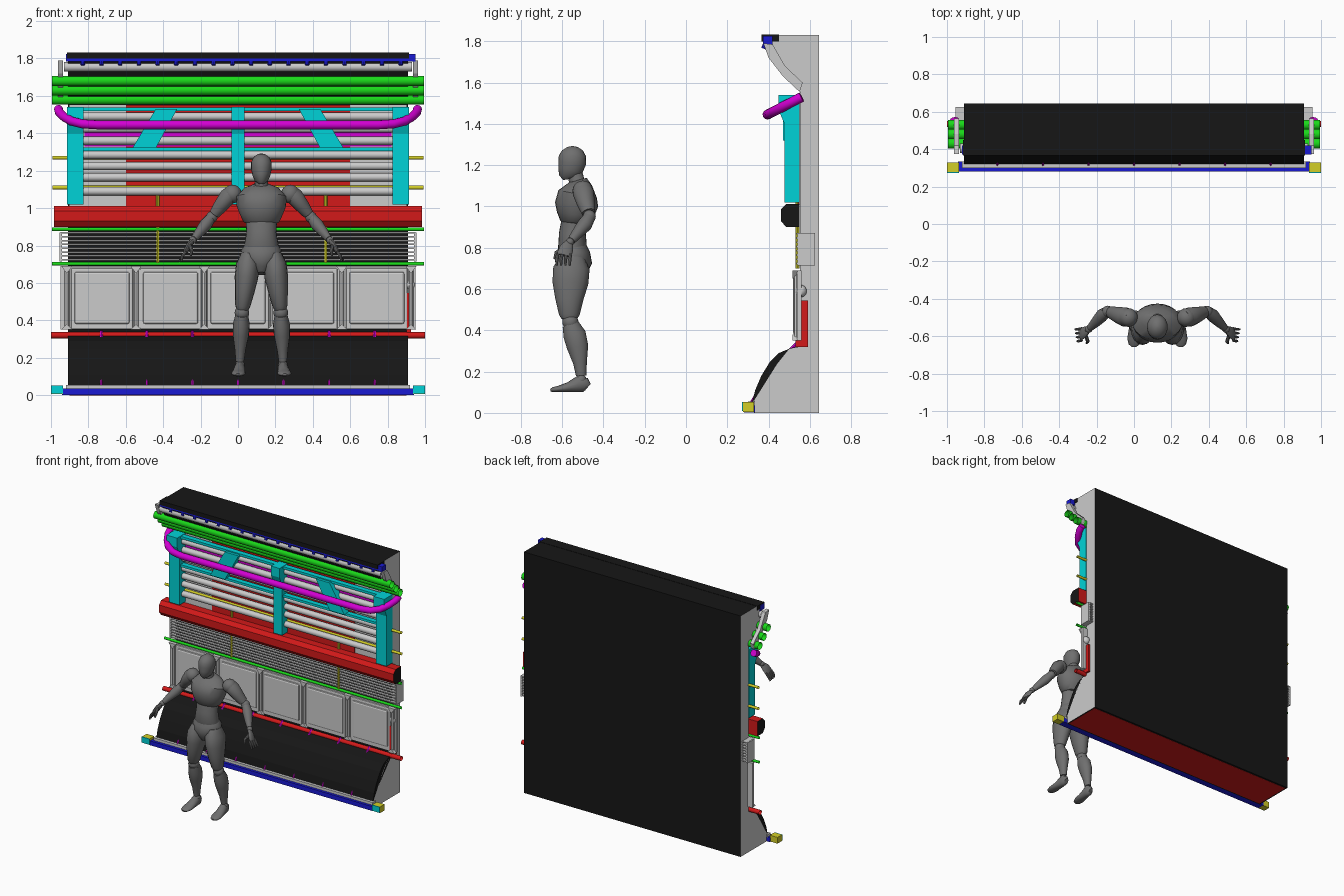
import bpy, bmesh, math
from mathutils import Vector

if "Cube" in bpy.data.objects:
    bpy.data.objects.remove(bpy.data.objects["Cube"])

COL = dict(black=(.008, .008, .008), red=(.65, .01, .01), green=(.01, .7, .01), blue=(.01, .01, .65),
           cyan=(.0, .65, .68), magenta=(.65, .0, .65), yellow=(.65, .62, .02),
           grey=(.65, .65, .65), dark=(.16, .16, .16))
MATS = {}
for n, c in COL.items():
    MATS[n] = bpy.data.materials.new(n)
    MATS[n].diffuse_color = (*c, 1)


def make(name, bm, mat, smooth=False):
    bmesh.ops.recalc_face_normals(bm, faces=bm.faces)
    me = bpy.data.meshes.new(name)
    bm.to_mesh(me)
    bm.free()
    ob = bpy.data.objects.new(name, me)
    bpy.context.collection.objects.link(ob)
    me.materials.append(MATS[mat])
    if smooth:
        bpy.ops.object.select_all(action='DESELECT')
        ob.select_set(True)
        bpy.context.view_layer.objects.active = ob
        bpy.ops.object.shade_smooth_by_angle(angle=math.radians(40))
    return ob


def box(name, mat, x, y, z, bevel=0):
    bm = bmesh.new()
    bmesh.ops.create_cube(bm, size=1)
    for v in bm.verts:
        v.co = [sum(r) / 2 + c * (r[1] - r[0]) for c, r in zip(v.co, (x, y, z))]
    if bevel:
        bmesh.ops.bevel(bm, geom=bm.edges[:], offset=bevel, segments=2, affect='EDGES', profile=.5)
    return make(name, bm, mat)


def prism(name, mat, pts, a, b, axis='X'):
    """Outline in (y,z) swept along x, or in (x,z) swept along y."""
    bm = bmesh.new()
    at = (lambda p, t: (t, *p)) if axis == 'X' else (lambda p, t: (p[0], t, p[1]))
    f = bm.faces.new([bm.verts.new(at(p, a)) for p in pts])
    r = bmesh.ops.extrude_face_region(bm, geom=[f])
    d = (b - a, 0, 0) if axis == 'X' else (0, b - a, 0)
    bmesh.ops.translate(bm, vec=d, verts=[g for g in r['geom'] if isinstance(g, bmesh.types.BMVert)])
    return make(name, bm, mat)


def loft(name, mat, rings, n=16, caps=True):
    """Elliptic sections (x, y, z, ra, rb) joined along a path; ra lies nearest to the x axis."""
    bm = bmesh.new()
    P = [Vector(r[:3]) for r in rings]
    loops = []
    for i, r in enumerate(rings):
        t = (P[min(i + 1, len(P) - 1)] - P[max(i - 1, 0)]).normalized()
        ref = Vector((1, 0, 0)) if abs(t.x) < .95 else Vector((0, 1, 0))
        u = (ref - t * ref.dot(t)).normalized()
        v = t.cross(u)
        loops.append([bm.verts.new(P[i] + u * r[3] * math.cos(k * math.tau / n) + v * r[4] * math.sin(k * math.tau / n))
                      for k in range(n)])
    for a, b in zip(loops, loops[1:]):
        for k in range(n):
            bm.faces.new((a[k], a[(k + 1) % n], b[(k + 1) % n], b[k]))
    if caps:
        bm.faces.new(loops[0])
        bm.faces.new(loops[-1])
    return make(name, bm, mat, True)


def tube(name, mat, p, q, r, n=16, caps=False):
    return loft(name, mat, [(*p, r, r), (*q, r, r)], n, caps)


def xtube(name, mat, half, y, z, r, n=16, caps=False):
    return tube(name, mat, (-half, y, z), (half, y, z), r, n, caps)


def ball(name, mat, c, r):
    bm = bmesh.new()
    bmesh.ops.create_uvsphere(bm, u_segments=20, v_segments=12, radius=1)
    for v in bm.verts:
        v.co = [c[i] + v.co[i] * r[i] for i in range(3)]
    return make(name, bm, mat, True)


# wall body: black all round, grey end faces
body = prism('wall_body', 'black', [(.645, 0), (.645, 1.83), (.40, 1.83), (.38, 1.79), (.42, 1.70), (.48, 1.625),
             (.552, 1.56), (.552, .32), (.50, .31), (.44, .235), (.33, .06), (.33, 0)], -.91, .91)
body.data.materials.append(MATS['grey'])
for f in body.data.polygons:
    if abs(f.normal.x) > .9:
        f.material_index = 1
box('base_underside', 'red', (-.9, .9), (.34, .63), (-.001, .002))

# bulging lower ramp and bottom edge
prism('lower_ramp', 'black', [(.32, .05), (.335, .11), (.365, .18), (.405, .245), (.45, .29), (.51, .315), (.55, .32)],
      -.91, .91)
box('bottom_trim', 'grey', (-.92, .92), (.30, .335), (.033, .055))
box('bottom_rail', 'blue', (-.94, .94), (.28, .335), (.002, .035))
for s in (-1, 1):
    x = sorted((s * .935, s))
    box('corner_block', 'yellow', x, (.277, .33), (.005, .052))
    box('corner_face', 'cyan', x, (.272, .278), (.008, .052))
xtube('lower_bar', 'red', 1, .535, .32, .017)
for i in range(-3, 4):
    x = i * .2435
    tube('ramp_peg_top', 'magenta', (x, .49, .29), (x, .54, .34), .009, 8, True)
    tube('ramp_peg_bottom', 'magenta', (x, .315, .05), (x, .345, .10), .006, 8, True)

# padded panel row
box('panel_backing', 'grey', (-.95, .95), (.538, .56), (.35, .69))
for cx in (-.727, -.36, 0, .367, .742):
    box('padded_panel', 'grey', (cx - .148, cx + .148), (.518, .545), (.38, .66), .012)
    box('panel_frame', 'grey', (cx - .165, cx + .165), (.528, .545), (.35, .68), .008)
for x in (-.915, -.545, -.18, .185, .555, .925):
    tube('panel_post', 'grey', (x, .535, .35), (x, .535, .69), .013, 8, True)
    for z, d in ((.69, -.04), (.35, .03)):
        prism('post_notch', 'grey', [(x - .03, z), (x + .03, z), (x, z + d)], .515, .54, 'Y')
box('red_end_box', 'red', (.90, .925), (.53, .59), (.32, .545))
ball('end_knob', 'grey', (.92, .555, .59), (.03, .03, .03))

# slatted vent between two green rods
for i in range(8):
    z = .72 + i * .0205
    box('vent_slat', 'grey', (-.95, .95), (.535, .625), (z, z + .008))
for s in (-1, 1):
    box('vent_end', 'grey', sorted((s * .94, s * .955)), (.54, .625), (.715, .87))
xtube('vent_rod_lower', 'green', .995, .54, .702, .01, 10)
xtube('vent_rod_upper', 'green', .995, .54, .887, .01, 10)
for x in (-.43, .47):
    tube('upright_rod', 'yellow', (x, .54, .70), (x, .54, 1.07), .009, 8)

# main beam with black ends
beam = prism('main_beam', 'red', [(.55, .90), (.485, .90), (.46, .93), (.46, .985), (.485, 1.012), (.55, 1.012)], -.985, .985)
beam.data.materials.append(MATS['black'])
for f in beam.data.polygons:
    if abs(f.normal.x) > .9:
        f.material_index = 1

# recess backing and horizontal rolls
box('recess_backing', 'grey', (-.9, .9), (.547, .56), (1.01, 1.55))
box('recess_red_panel', 'red', (-.6, .6), (.543, .55), (1.01, 1.55))
box('recess_purple_panel', 'magenta', (-.82, .82), (.539, .55), (1.33, 1.47))
for z in (1.49, 1.425, 1.36, 1.285, 1.225, 1.165, 1.09):
    xtube('roll', 'grey', .83, .522, z, .022)
for z in (1.27, 1.11):
    xtube('long_pin', 'yellow', .993, .545, z, .01, 10)

# cyan frame
for x, w in ((-.87, .045), (0, .036), (.87, .045)):
    prism('frame_post', 'cyan', [(.55, 1.02), (.477, 1.02), (.477, 1.40), (.447, 1.47), (.447, 1.54), (.55, 1.54)], x - w, x + w)
for s in (-1, 1):
    prism('diagonal_brace', 'cyan', [(s * .44, 1.32), (s * .565, 1.32), (s * .44, 1.53), (s * .325, 1.53)], .47, .525, 'Y')
for z in (1.305, 1.52):
    box('frame_cross_bar', 'cyan', (-.83, .83), (.49, .53), (z, z + .018))

# bent magenta handrail lying in a tilted plane
half = [(.96, 0), (.955, .22), (.93, .5), (.89, .77), (.83, .94), (.75, 1)]
path = half + [(0, 1)] + [(-x, t) for x, t in reversed(half)]
cu = bpy.data.curves.new('handrail', 'CURVE')
cu.dimensions = '3D'
cu.bevel_depth, cu.bevel_resolution, cu.use_fill_caps = .024, 4, True
sp = cu.splines.new('POLY')
sp.points.add(len(path) - 1)
for p, (x, t) in zip(sp.points, path):
    p.co = (x, .56 - .165 * t, 1.53 - .085 * t, 1)
sp.use_smooth = True
cu.materials.append(MATS['magenta'])
bpy.context.collection.objects.link(bpy.data.objects.new('handrail', cu))

# top overhang: green tubes, grey roll, brackets, toothed blue strip
for y, z in ((.43, 1.68), (.48, 1.63), (.53, 1.58)):
    xtube('canopy_tube', 'green', .995, y, z, .027)
xtube('canopy_roll', 'grey', .93, .405, 1.755, .025)
for s in (-1, 1):
    prism('canopy_bracket', 'grey', [(.375, 1.79), (.40, 1.72), (.47, 1.63), (.55, 1.555), (.565, 1.60), (.48, 1.68), (.42, 1.785)],
          s * .935, s * .962)
box('top_strip', 'blue', (-.92, .95), (.372, .42), (1.785, 1.825))
box('top_strip_cover', 'black', (-.915, .915), (.366, .45), (1.80, 1.832))
for i in range(18):
    x = -.83 + i * .1
    tube('strip_tooth', 'blue', (x, .385, 1.79), (x, .375, 1.765), .011, 8, True)

# jointed mannequin facing the front
CX = .125


def limb(name, s, rings, n=16):
    return loft(name, 'dark', [(CX + s * r[0], *r[1:]) for r in rings], n)


limb('head', 1, [(0, -.565, 1.133, .018, .03), (0, -.567, 1.145, .035, .048), (0, -.56, 1.175, .048, .06), (0, -.552, 1.21, .055, .067),
     (0, -.55, 1.245, .055, .066), (0, -.55, 1.272, .043, .05), (0, -.55, 1.288, .02, .025), (0, -.55, 1.292, .004, .005)], 20)
limb('neck', 1, [(0, -.515, 1.09, .05, .05), (0, -.53, 1.125, .036, .038), (0, -.54, 1.17, .034, .036)])
limb('chest', 1, [(0, -.515, 1.13, .035, .035), (0, -.51, 1.11, .09, .055), (0, -.525, 1.06, .135, .095), (0, -.53, 1.01, .132, .105),
     (0, -.535, .96, .112, .09), (0, -.54, .925, .095, .07), (0, -.54, .915, .075, .055)], 24)
limb('abdomen', 1, [(0, -.54, .95, .085, .06), (0, -.55, .87, .08, .065), (0, -.55, .80, .092, .07), (0, -.545, .775, .09, .065)], 24)
limb('pelvis', 1, [(0, -.55, .805, .088, .068), (0, -.545, .775, .108, .08), (0, -.545, .73, .105, .09), (0, -.55, .68, .06, .07),
     (0, -.555, .65, .03, .045)], 24)
for s in (-1, 1):
    def joint(name, x, y, z, r):
        ball(name, 'dark', (CX + s * x, y, z), (r, r, r))
    joint('shoulder_joint', .155, -.50, 1.075, .05)
    limb('upper_arm', s, [(.145, -.50, 1.105, .03, .035), (.175, -.497, 1.065, .047, .052), (.215, -.485, 1.015, .04, .043),
         (.25, -.472, .97, .03, .033)])
    joint('elbow_joint', .265, -.468, .952, .031)
    limb('forearm', s, [(.272, -.47, .945, .028, .03), (.297, -.49, .912, .034, .036), (.33, -.525, .872, .027, .028),
         (.36, -.555, .835, .018, .02)])
    joint('wrist_joint', .367, -.562, .828, .02)
    limb('palm', s, [(.368, -.565, .825, .013, .02), (.388, -.578, .80, .014, .033), (.405, -.588, .77, .012, .036), (.41, -.59, .762, .008, .033)], 12)
    for k in range(4):
        y = -.622 + k * .021
        limb('finger', s, [(.405, y, .768, .008, .008), (.423, y - .004, .742, .008, .008), (.428 + .004 * k, y - .004, .715, .005, .005)], 8)
    limb('thumb', s, [(.383, -.595, .80, .01, .01), (.372, -.628, .775, .01, .01), (.378, -.637, .745, .006, .006)], 8)
    joint('hip_joint', .068, -.55, .715, .055)
    limb('thigh', s, [(.067, -.55, .755, .042, .06), (.073, -.555, .70, .062, .088), (.08, -.56, .63, .063, .087), (.09, -.565, .55, .052, .068),
         (.1, -.565, .475, .04, .05), (.102, -.565, .455, .03, .038)])
    joint('knee_joint', .104, -.56, .44, .039)
    limb('shin', s, [(.105, -.56, .43, .034, .04), (.107, -.54, .38, .045, .055), (.11, -.525, .32, .043, .052), (.113, -.513, .24, .029, .033),
         (.115, -.508, .18, .022, .025)])
    joint('ankle_joint', .115, -.508, .16, .026)
    limb('foot', s, [(.115, -.475, .125, .015, .02), (.115, -.487, .135, .026, .035), (.116, -.52, .14, .029, .04), (.12, -.57, .124, .034, .024),
         (.123, -.615, .116, .038, .016), (.125, -.645, .112, .028, .012), (.125, -.657, .11, .012, .006)])

for m in bpy.data.materials:
    if m.users and not m.is_grease_pencil:
        m.use_nodes = True
        m.node_tree.nodes["Principled BSDF"].inputs["Base Color"].default_value = m.diffuse_color
